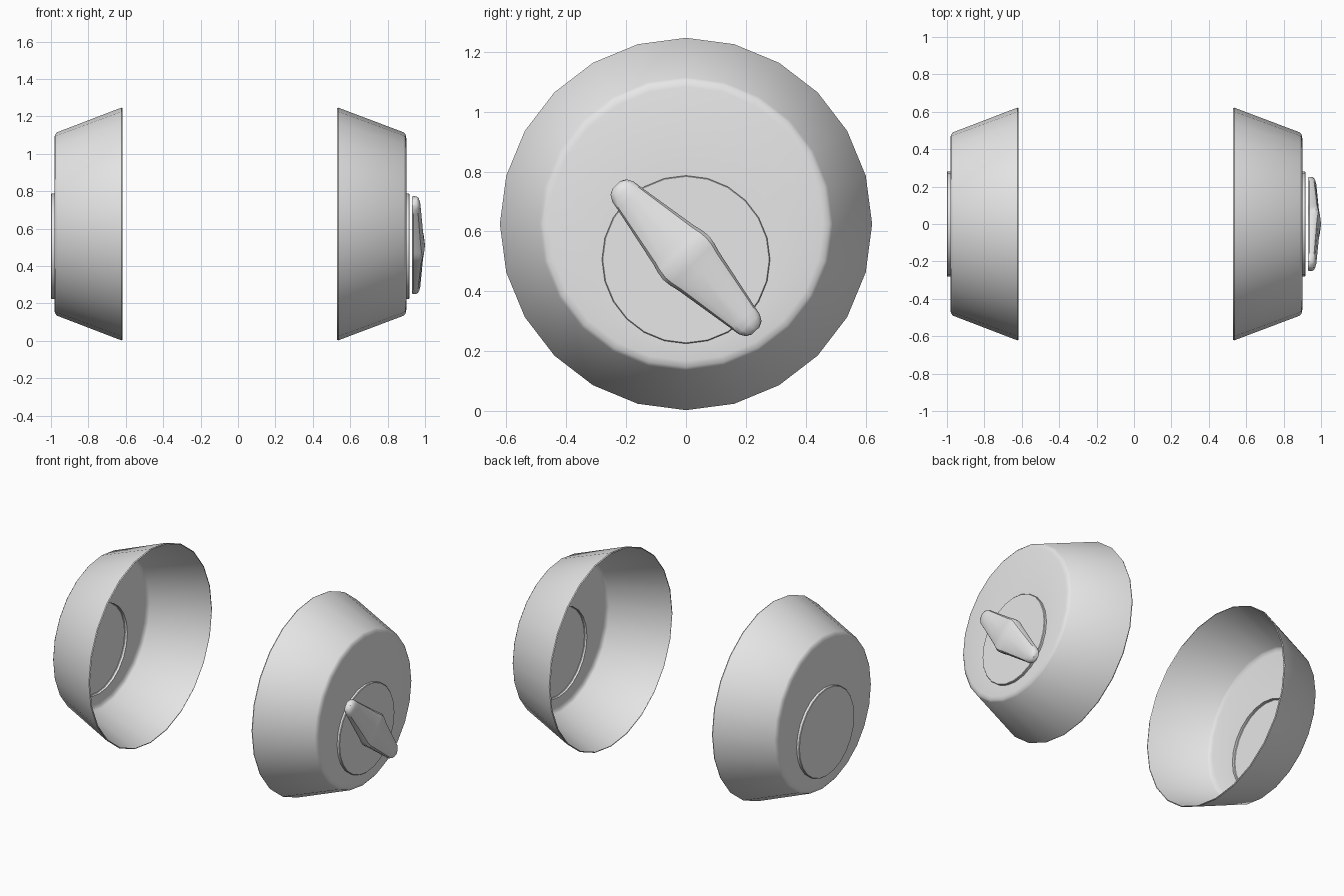
import bpy
import bmesh
from math import sin, cos, tau, radians
from mathutils import Vector

if "Cube" in bpy.data.objects:
    bpy.data.objects.remove(bpy.data.objects["Cube"], do_unlink=True)

grey = bpy.data.materials.new("light grey")
grey.use_nodes = True
GREY = (0.8, 0.8, 0.8, 1)
grey.diffuse_color = GREY
grey.node_tree.nodes["Principled BSDF"].inputs["Base Color"].default_value = GREY

CUP_Z = 0.625   # height of the cup axis
BOSS_Z = 0.506  # height of the offset disc axis
SIDES = 24


def ring(x, radius, z):
    return [Vector((x, radius * sin(tau * i / SIDES), z + radius * cos(tau * i / SIDES)))
            for i in range(SIDES)]


def loft(name, rings, cap_start, cap_end):
    """Skin closed rings into one smooth-shaded object."""
    bm = bmesh.new()
    rows = [[bm.verts.new(p) for p in r] for r in rings]
    n = len(rows[0])
    for a, b in zip(rows, rows[1:]):
        for i in range(n):
            j = (i + 1) % n
            bm.faces.new((a[i], a[j], b[j], b[i]))
    if cap_start:
        bm.faces.new(rows[0])
    if cap_end:
        bm.faces.new(rows[-1])
    bmesh.ops.recalc_face_normals(bm, faces=bm.faces)
    mesh = bpy.data.meshes.new(name)
    bm.to_mesh(mesh)
    bm.free()
    mesh.materials.append(grey)
    obj = bpy.data.objects.new(name, mesh)
    bpy.context.collection.objects.link(obj)
    bpy.ops.object.select_all(action='DESELECT')
    obj.select_set(True)
    bpy.context.view_layer.objects.active = obj
    bpy.ops.object.shade_smooth_by_angle(angle=radians(35))
    return obj


def cup(name, side, rim, floor, boss):
    """Open flared cup whose floor carries a raised offset disc."""
    profile = [(rim + 0.003, 0.615), (rim, 0.619), (rim + 0.006, 0.622),
               (floor - 0.014, 0.49), (floor - 0.004, 0.478), (floor, 0.458)]
    rings = [ring(side * x, r, CUP_Z) for x, r in profile]
    rings += [ring(side * x, r, BOSS_Z)
              for x, r in ((floor, 0.281), (boss - 0.003, 0.281), (boss, 0.278))]
    loft(name, rings, False, True)


cup("left_cup", 1, 0.53, 0.9, 0.916)
cup("right_cup", -1, 0.618, 0.982, 1.0)

# Turning knob: cross-sections along its slanted length, peaked in the middle
along = Vector((0, 0.69, -0.724))
across = Vector((0, 0.724, 0.69))
centre = Vector((0, 0, 0.512))
half = [(0.337, 0.018, 0.96), (0.327, 0.037, 0.97), (0.305, 0.049, 0.975),
        (0.275, 0.054, 0.977), (0.06, 0.094, 0.992), (0.03, 0.102, 0.996)]
stations = [(-u, w, h) for u, w, h in half] + [(0, 0.106, 1.0)] + half[::-1]


def section(u, w, top):
    low = 0.93
    shape = [(0.88, low), (1, low + 0.008), (1, top - 0.028), (0.9, top - 0.014),
             (0.65, top - 0.006), (0, top)]
    outline = shape + [(-v, x) for v, x in shape[-2::-1]]
    return [centre + along * u + across * (w * v) + Vector((x, 0, 0)) for v, x in outline]


loft("knob", [section(*s) for s in stations], True, True)
